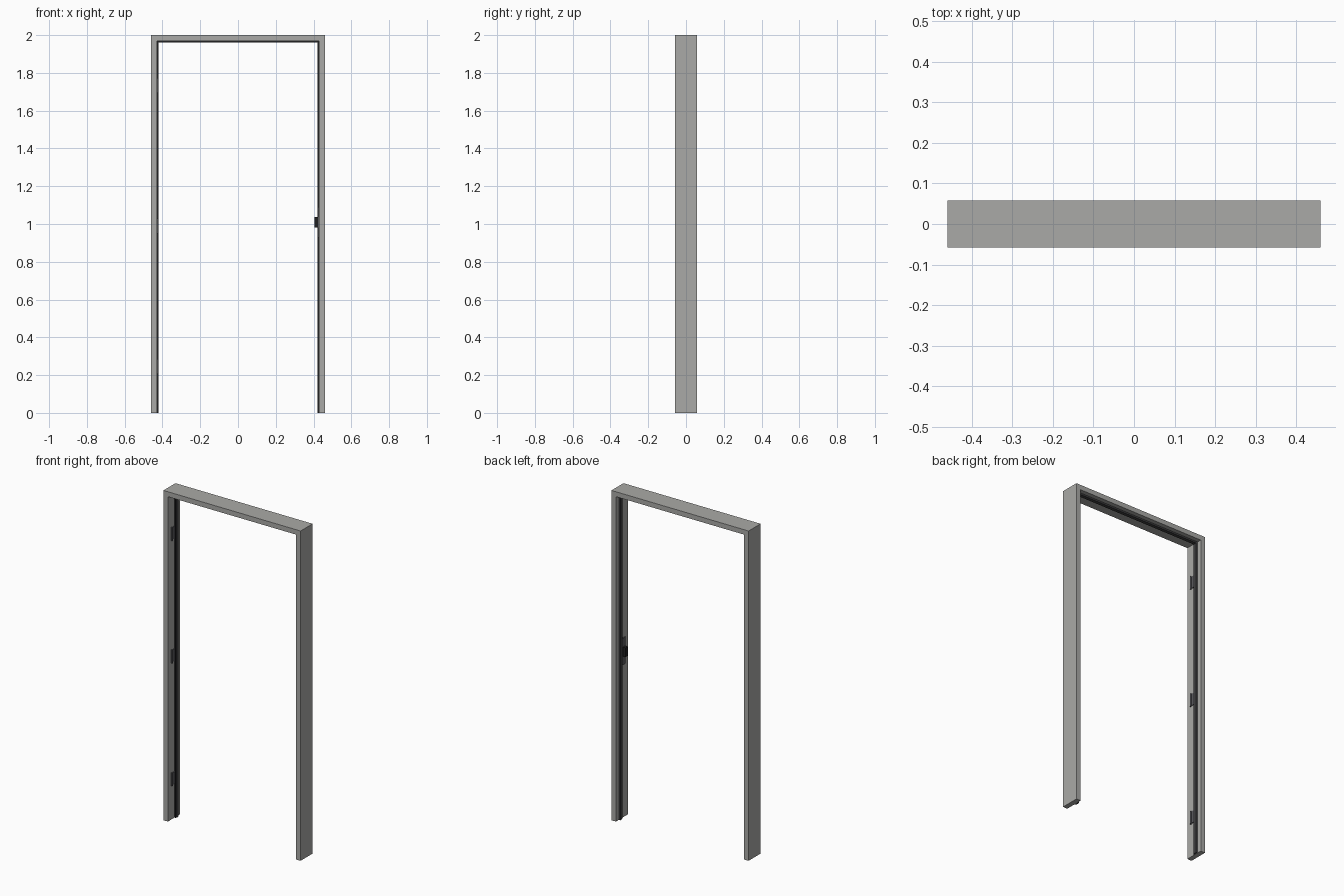
import bpy, bmesh, math

if "Cube" in bpy.data.objects:
    bpy.data.objects.remove(bpy.data.objects["Cube"])


def material(name, r, g, b):
    m = bpy.data.materials.new(name)
    m.diffuse_color = (r, g, b, 1)
    m.use_nodes = True
    m.node_tree.nodes["Principled BSDF"].inputs["Base Color"].default_value = m.diffuse_color
    return m


STEEL = material("frame grey", 0.40, 0.40, 0.385)
STOP = material("stop dark grey", 0.05, 0.05, 0.052)
SEAL = material("seal black", 0.015, 0.015, 0.016)
METAL = material("hinge metal", 0.10, 0.10, 0.11)


def finish(name, bm, mat):
    bmesh.ops.recalc_face_normals(bm, faces=bm.faces)
    me = bpy.data.meshes.new(name)
    bm.to_mesh(me)
    bm.free()
    me.materials.append(mat)
    ob = bpy.data.objects.new(name, me)
    bpy.context.collection.objects.link(ob)
    return ob


def portal(name, outer, inner, y0, y1, mat):
    """Upside-down U; outer and inner are (half width, top height)."""
    (a, t), (b, u) = outer, inner
    pts = [(-a, 0), (-a, t), (a, t), (a, 0), (b, 0), (b, u), (-b, u), (-b, 0)]
    bm = bmesh.new()
    front = [bm.verts.new((x, y0, z)) for x, z in pts]
    back = [bm.verts.new((x, y1, z)) for x, z in pts]
    # mitred quads: left jamb, head, right jamb
    for q in ((0, 1, 6, 7), (1, 2, 5, 6), (2, 3, 4, 5)):
        bm.faces.new([front[i] for i in q])
        bm.faces.new([back[i] for i in q])
    for i in range(8):
        j = (i + 1) % 8
        bm.faces.new((front[i], front[j], back[j], back[i]))
    return finish(name, bm, mat)


def box(name, x, y, z, mat):
    bm = bmesh.new()
    bmesh.ops.create_cube(bm, size=1)
    for v in bm.verts:
        v.co = [(lo + hi) / 2 + c * (hi - lo) for c, (lo, hi) in zip(v.co, (x, y, z))]
    return finish(name, bm, mat)


# Frame, door stop and the seal bead against its front
portal("door_frame", (0.46, 2.0), (0.43, 1.97), -0.0575, 0.0575, STEEL)
portal("door_stop", (0.431, 1.971), (0.42, 1.96), 0.012, 0.03, STOP)
portal("door_seal", (0.431, 1.971), (0.423, 1.963), 0.005, 0.012, SEAL)

# Three hinges on the left jamb: leaf and knuckle
for i, z in enumerate((0.245, 0.99, 1.733)):
    box(f"hinge_leaf_{i + 1}", (-0.431, -0.426), (-0.024, 0.005), (z - 0.037, z + 0.037), METAL)
    bpy.ops.mesh.primitive_cylinder_add(vertices=16, radius=0.005, depth=0.08,
                                        location=(-0.426, -0.024, z))
    knuckle = bpy.context.object
    knuckle.name = f"hinge_knuckle_{i + 1}"
    knuckle.data.materials.append(METAL)
    bpy.ops.object.shade_smooth_by_angle(angle=math.radians(40))

# Strike plate and latch on the right jamb
box("strike_plate", (0.424, 0.431), (-0.028, 0.005), (0.928, 1.09), METAL)
box("latch", (0.405, 0.425), (-0.022, 0.0), (0.982, 1.038), SEAL)
